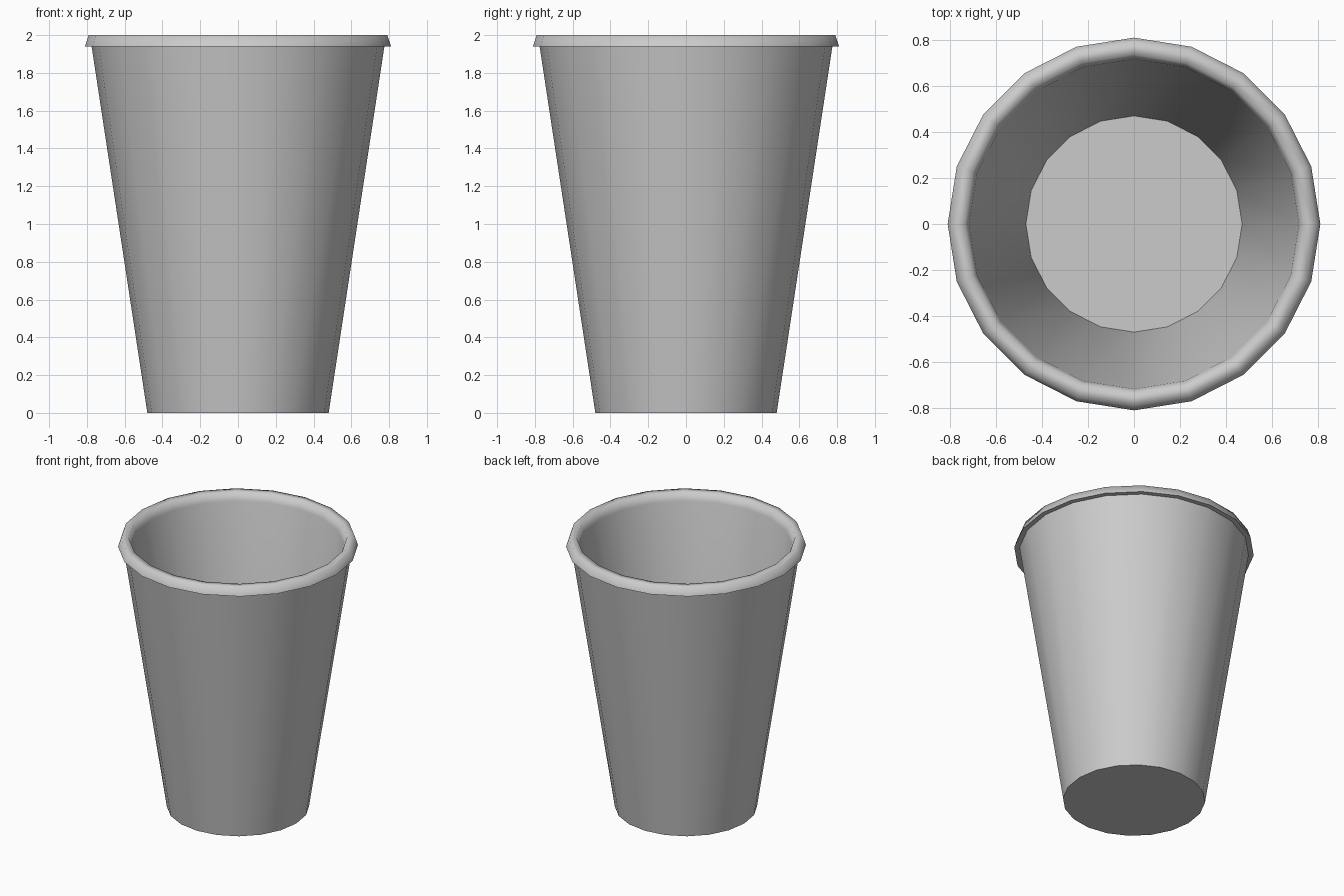
import bpy, bmesh, math

if "Cube" in bpy.data.objects:
    bpy.data.objects.remove(bpy.data.objects["Cube"])

SIDES = 20

# Cross-section (radius, height): base, outer wall, lip, inner wall, floor
profile = [
    (0.48, 0.0), (0.775, 1.94),
    (0.81, 1.94), (0.79, 2.0), (0.737, 2.0), (0.717, 1.94),
    (0.47, 0.04),
]

bm = bmesh.new()
rings = []
for r, z in profile:
    rings.append([bm.verts.new((r * math.cos(2 * math.pi * i / SIDES),
                                r * math.sin(2 * math.pi * i / SIDES), z))
                  for i in range(SIDES)])

# Walls and lip
for a, b in zip(rings, rings[1:]):
    for i in range(SIDES):
        j = (i + 1) % SIDES
        bm.faces.new((a[i], a[j], b[j], b[i]))

# Underside and inner floor
bm.faces.new(rings[0][::-1])
bm.faces.new(rings[-1])
bmesh.ops.recalc_face_normals(bm, faces=bm.faces[:])

mesh = bpy.data.meshes.new("cup")
bm.to_mesh(mesh)
bm.free()
cup = bpy.data.objects.new("cup", mesh)
bpy.context.collection.objects.link(cup)

# Smooth sides and lip, crisp base, floor and lip underside
bpy.context.view_layer.objects.active = cup
cup.select_set(True)
bpy.ops.object.shade_smooth_by_angle(angle=math.radians(77))
